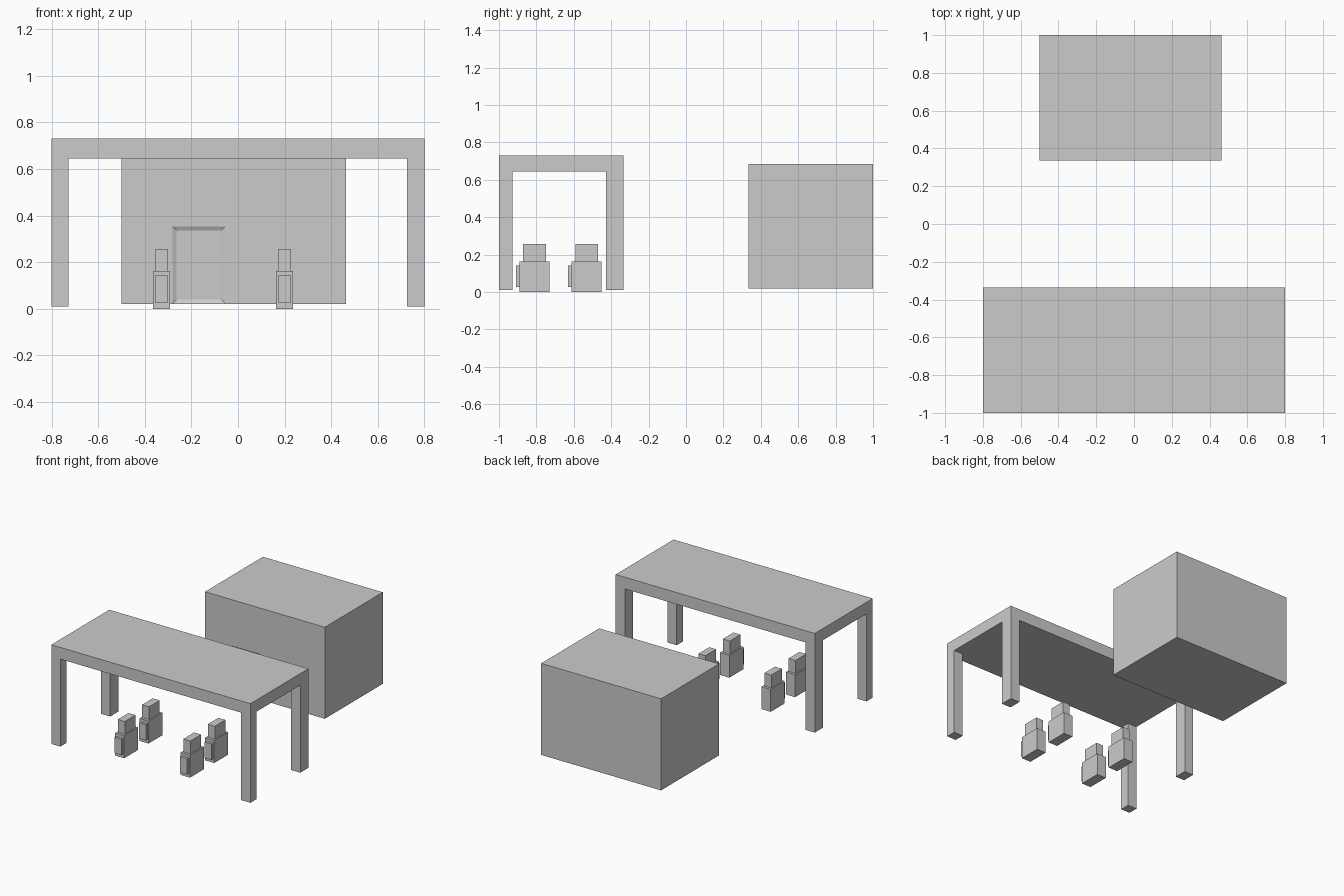
import bpy, bmesh

if "Cube" in bpy.data.objects:
    bpy.data.objects.remove(bpy.data.objects["Cube"])


def box(name, x, y, z):
    """Box from (min, max) ranges on each axis."""
    bm = bmesh.new()
    bmesh.ops.create_cube(bm, size=1)
    for v in bm.verts:
        v.co = [r[0] if c < 0 else r[1] for c, r in zip(v.co, (x, y, z))]
    me = bpy.data.meshes.new(name)
    bm.to_mesh(me)
    bm.free()
    ob = bpy.data.objects.new(name, me)
    bpy.context.collection.objects.link(ob)
    return ob


# Table: slab and four corner legs
box("table_top", (-0.80, 0.80), (-1.0, -0.335), (0.645, 0.73))
for side, x in (("left", (-0.80, -0.727)), ("right", (0.725, 0.80))):
    box(f"front_{side}_leg", x, (-1.0, -0.928), (0.01, 0.645))
    box(f"back_{side}_leg", x, (-0.428, -0.335), (0.01, 0.645))

# Four small stools under the table: body, narrower upper block, front plate
for i, dx in enumerate((-0.328, 0.20)):
    for j, y in enumerate((-0.89, -0.611)):
        tag = f"{i}_{j}"
        inner = (dx - 0.028, dx + 0.028)
        box("seat_body_" + tag, (dx - 0.037, dx + 0.037), (y, y + 0.16), (0.0, 0.163))
        box("seat_top_" + tag, inner, (y + 0.019, y + 0.141), (0.163, 0.257))
        box("seat_front_plate_" + tag, inner, (y - 0.019, y), (0.027, 0.142))

# Large cabinet with a shallow, bevelled panel recess in its front
cabinet = box("cabinet", (-0.50, 0.463), (0.335, 1.0), (0.02, 0.685))
cutter = box("recess_cutter", (-0.28, -0.055), (0.325, 0.343), (0.023, 0.353))
cx, cz = -0.1675, 0.188
for v in cutter.data.vertices:
    grow = 0.02 if v.co.y < 0.335 else -0.016
    v.co.x += grow if v.co.x > cx else -grow
    v.co.z += grow if v.co.z > cz else -grow
cutter.hide_render = True
cutter.hide_viewport = True
mod = cabinet.modifiers.new("recess", 'BOOLEAN')
mod.operation = 'DIFFERENCE'
mod.solver = 'EXACT'
mod.object = cutter
# Bake the recess and remove the cutter
mesh = bpy.data.meshes.new_from_object(
    cabinet.evaluated_get(bpy.context.evaluated_depsgraph_get()))
cabinet.modifiers.clear()
cabinet.data = mesh
bpy.data.objects.remove(cutter)
